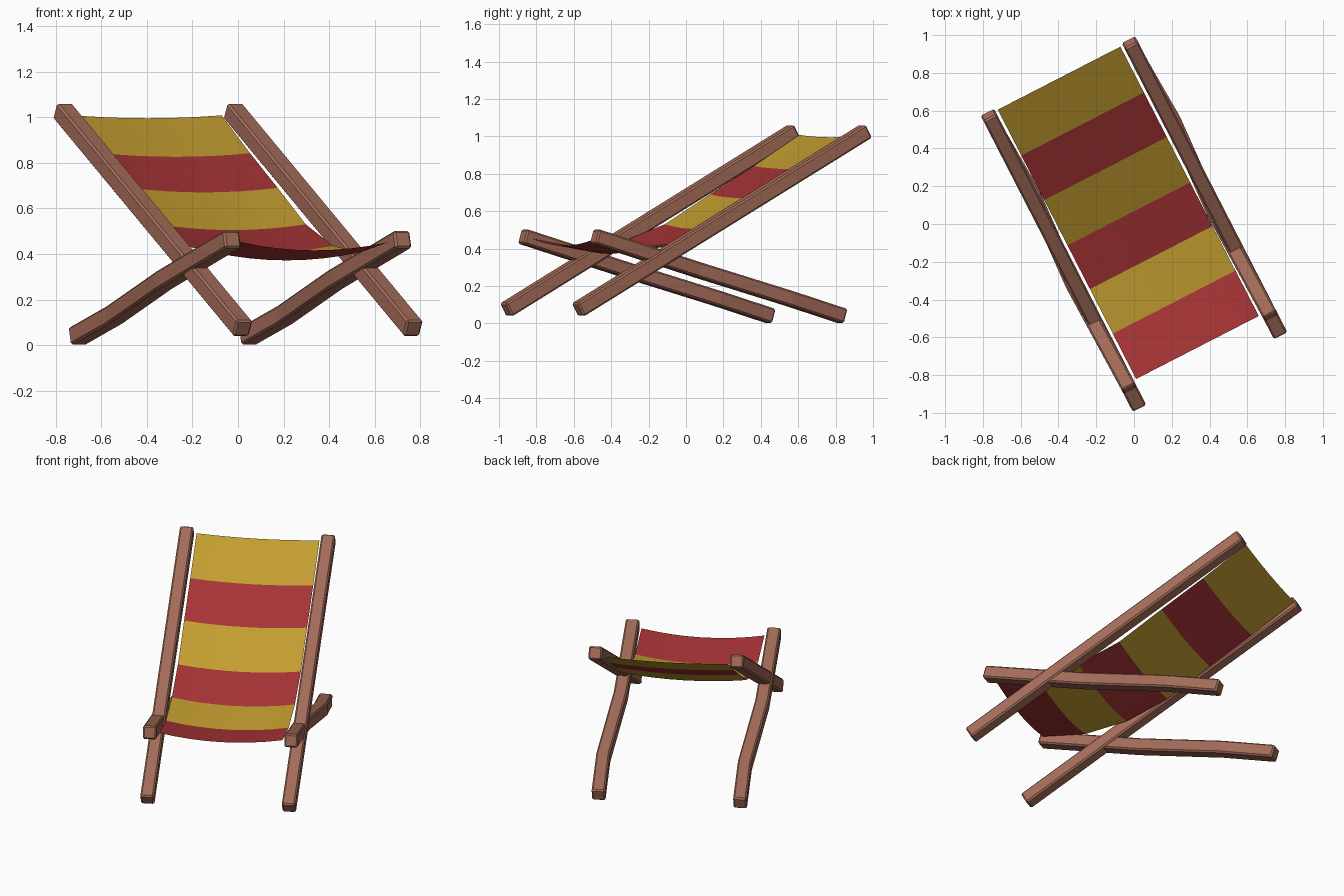
import bpy, bmesh, math
from mathutils import Matrix, Vector

cube = bpy.data.objects.get("Cube")
if cube:
    bpy.data.objects.remove(cube, do_unlink=True)


def material(name, rgb):
    m = bpy.data.materials.new(name)
    m.use_nodes = True
    m.diffuse_color = (*rgb, 1)
    m.node_tree.nodes["Principled BSDF"].inputs["Base Color"].default_value = (*rgb, 1)
    return m


wood = material("brown wood", (0.37, 0.15, 0.10))
yellow = material("yellow canvas", (0.55, 0.34, 0.03))
red = material("red canvas", (0.39, 0.034, 0.037))

# The whole chair is turned about the vertical axis
TURN = Matrix.Rotation(math.radians(27.2), 4, "Z")
HALF_GAP = 0.42
BAR = 0.08


def add_object(name, bm, mats):
    bmesh.ops.recalc_face_normals(bm, faces=bm.faces)
    mesh = bpy.data.meshes.new(name)
    bm.to_mesh(mesh)
    bm.free()
    for m in mats:
        mesh.materials.append(m)
    ob = bpy.data.objects.new(name, mesh)
    ob.matrix_world = TURN
    bpy.context.collection.objects.link(ob)
    return ob


def wooden_bar(name, start, end, bends=()):
    """Square bar from start to end; bends are (fraction, sideways shift)."""
    start, end = Vector(start), Vector(end)
    axis = (end - start).normalized()
    side = Vector((1, 0, 0))
    up = side.cross(axis)
    bm = bmesh.new()
    rings = []
    for frac, shift in [(0, 0), *bends, (1, 0)]:
        centre = start.lerp(end, frac) + side * shift
        rings.append([bm.verts.new(centre + (side * a + up * b) * BAR / 2)
                      for a, b in ((-1, -1), (1, -1), (1, 1), (-1, 1))])
    for r0, r1 in zip(rings, rings[1:]):
        for i in range(4):
            j = (i + 1) % 4
            bm.faces.new((r0[i], r0[j], r1[j], r1[i]))
    bm.faces.new(rings[0])
    bm.faces.new(rings[-1])
    ob = add_object(name, bm, [wood])
    bevel = ob.modifiers.new("soft edges", "BEVEL")
    bevel.width = 0.009
    bevel.segments = 1
    bevel.limit_method = "ANGLE"


# Long back rails and crossing legs, one pair on each side
for label, x in (("left", HALF_GAP), ("right", -HALF_GAP)):
    wooden_bar(label + "_back_rail", (x, -0.866, 0.072), (x, 0.866, 1.028))
    wooden_bar(label + "_leg", (x, -0.766, 0.465), (x, 0.727, 0.039),
               bends=((0.42, -0.014), (0.78, 0.016)))

# Hanging canvas: (y, edge height, sag) at each stripe boundary, front to back
profile = [(-0.735, 0.452, 0.036), (-0.465, 0.408, 0.036), (-0.2, 0.436, 0.032),
           (0.06, 0.53, 0.025), (0.33, 0.69, 0.02), (0.595, 0.842, 0.016),
           (0.868, 1.008, 0.013)]
COLS = 8
HALF_WIDTH = 0.365
bm = bmesh.new()
rows = []
for y, z, sag in profile:
    row = []
    for c in range(COLS + 1):
        t = 2 * c / COLS - 1
        row.append(bm.verts.new((t * HALF_WIDTH, y, z - sag * (1 - t * t))))
    rows.append(row)
for stripe, (r0, r1) in enumerate(zip(rows, rows[1:])):
    for c in range(COLS):
        face = bm.faces.new((r0[c], r0[c + 1], r1[c + 1], r1[c]))
        face.material_index = stripe % 2
add_object("canvas_seat", bm, [red, yellow])
